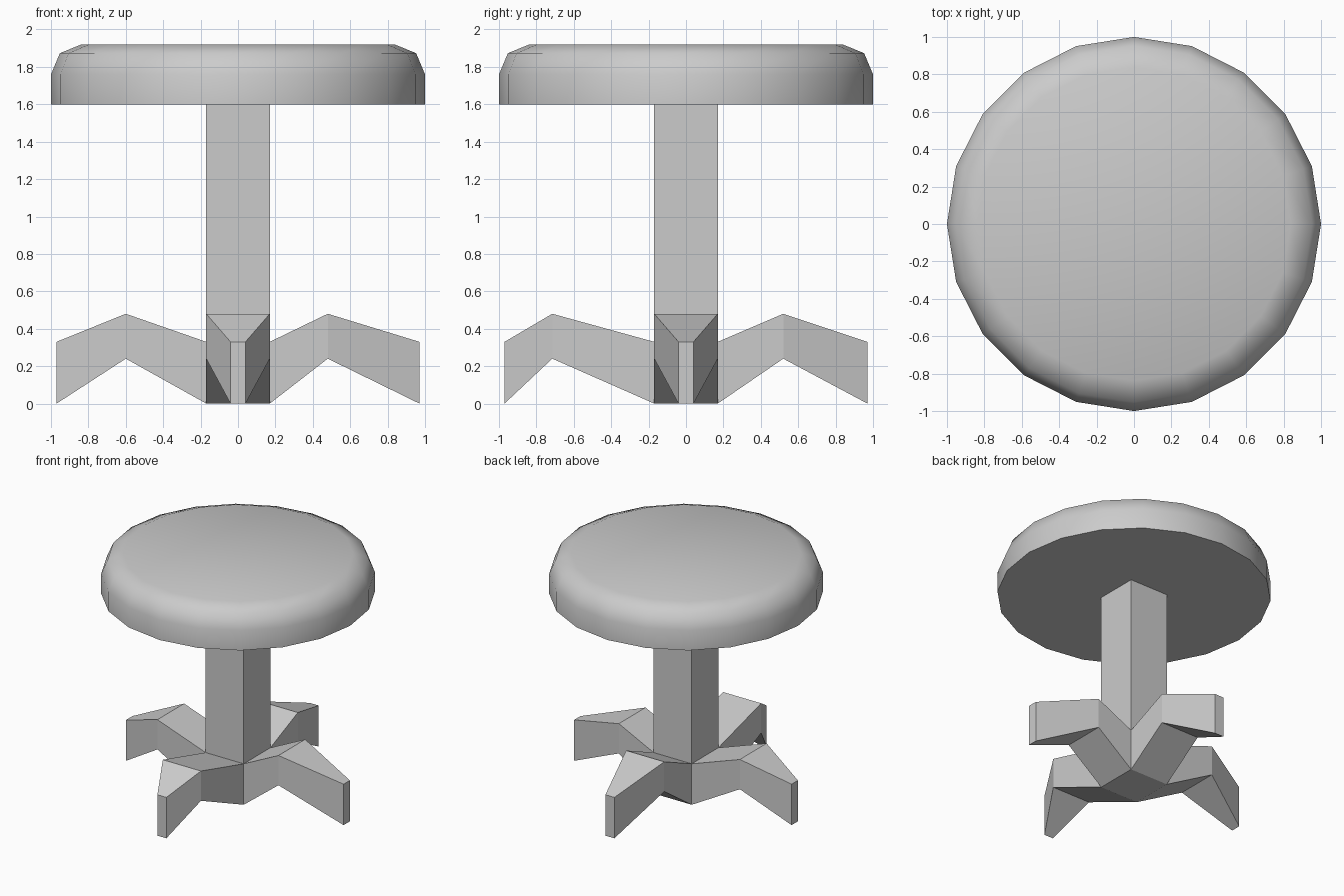
import bpy, bmesh, math
from mathutils import Matrix, Vector

if "Cube" in bpy.data.objects:
    bpy.data.objects.remove(bpy.data.objects["Cube"])


def finish(bm, name):
    bmesh.ops.recalc_face_normals(bm, faces=bm.faces[:])
    mesh = bpy.data.meshes.new(name)
    bm.to_mesh(mesh)
    bm.free()
    obj = bpy.data.objects.new(name, mesh)
    bpy.context.collection.objects.link(obj)
    return obj


# Round seat: 20-sided disc with a rounded upper rim
SEAT_LOW, SEAT_TOP = 1.6, 1.92
bm = bmesh.new()
bmesh.ops.create_cone(bm, cap_ends=True, segments=20, radius1=1, radius2=1,
                      depth=SEAT_TOP - SEAT_LOW,
                      matrix=Matrix.Translation((0, 0, (SEAT_LOW + SEAT_TOP) / 2)))
rim = [e for e in bm.edges if all(v.co.z > SEAT_TOP - 0.01 for v in e.verts)]
bmesh.ops.bevel(bm, geom=rim, offset=0.16, segments=2, profile=0.5, affect='EDGES')
seat = finish(bm, "seat")
bpy.ops.object.select_all(action='DESELECT')
seat.select_set(True)
bpy.context.view_layer.objects.active = seat
bpy.ops.object.shade_smooth_by_angle(angle=math.radians(60))

# Square post, with a lower band the legs grow from
HALF, BAND = 0.17, 0.33
corners = [(HALF, -HALF), (HALF, HALF), (-HALF, HALF), (-HALF, -HALF)]
bm = bmesh.new()
rings = [[bm.verts.new((x, y, z)) for x, y in corners] for z in (0, BAND, SEAT_LOW)]
bm.faces.new(rings[0][::-1])
for i in range(4):
    j = (i + 1) % 4
    bm.faces.new((rings[1][i], rings[1][j], rings[2][j], rings[2][i]))


# Legs: each bends up at a knee, then tapers down to a narrow foot
def add_leg(i, knee):
    j = (i + 1) % 4
    turn = Matrix.Rotation(i * math.pi / 2, 3, 'Z')
    prev = [rings[0][i], rings[0][j], rings[1][j], rings[1][i]]
    for dist, half, low, high in ((knee, HALF, 0.24, 0.48), (0.97, 0.04, 0, BAND)):
        section = [bm.verts.new(turn @ Vector((dist, w, z)))
                   for w, z in ((-half, low), (half, low), (half, high), (-half, high))]
        for a in range(4):
            b = (a + 1) % 4
            bm.faces.new((prev[a], prev[b], section[b], section[a]))
        prev = section
    bm.faces.new(prev)


# Right, back, left and front knee distances
for i, knee in enumerate((0.48, 0.52, 0.60, 0.715)):
    add_leg(i, knee)
finish(bm, "post_and_legs")
